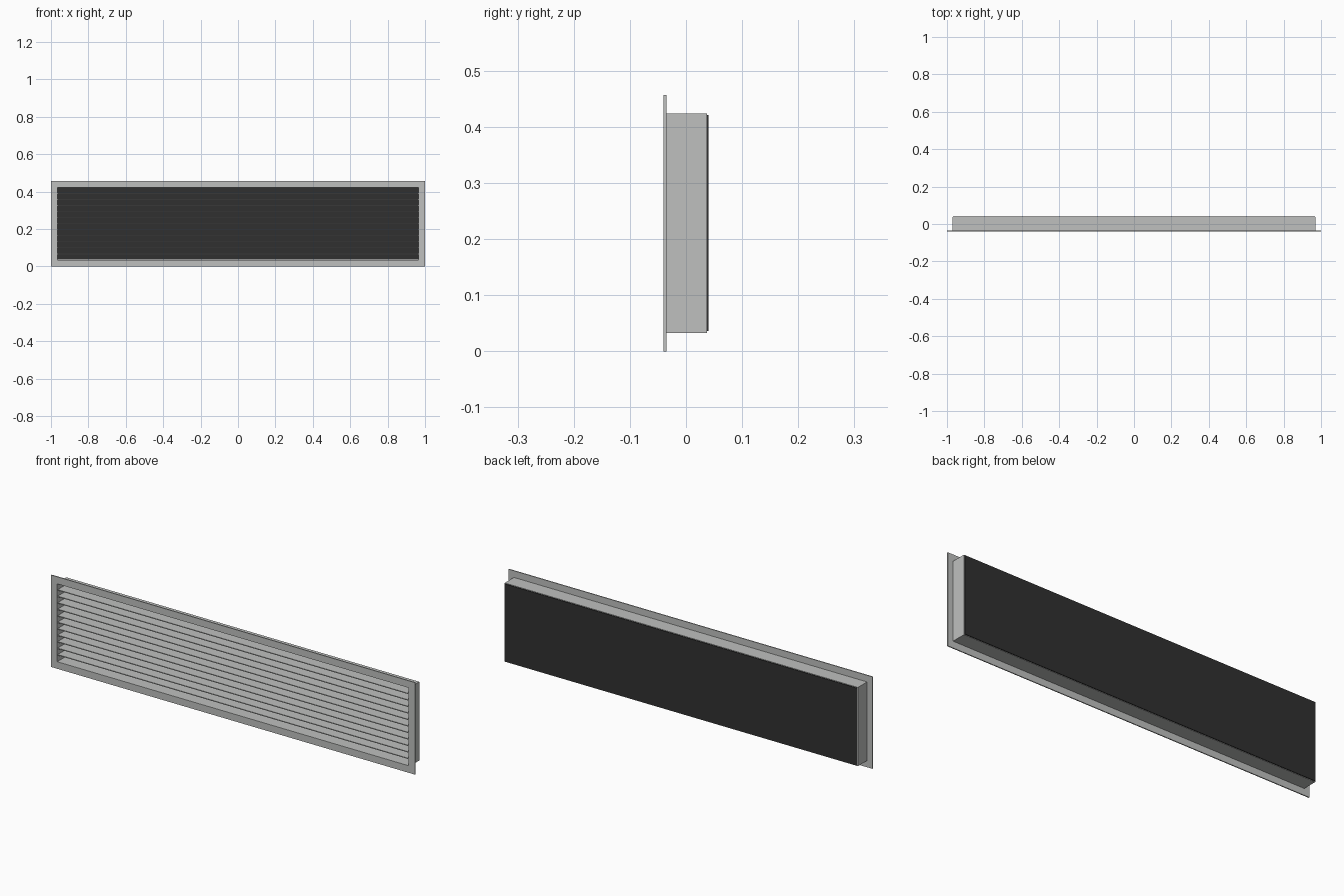
import bpy

if "Cube" in bpy.data.objects:
    bpy.data.objects.remove(bpy.data.objects["Cube"])


def material(name, rgb):
    m = bpy.data.materials.new(name)
    m.diffuse_color = (*rgb, 1)
    m.use_nodes = True
    m.node_tree.nodes["Principled BSDF"].inputs["Base Color"].default_value = m.diffuse_color
    return m


METAL = material("light grey metal", (0.52, 0.53, 0.52))
DARK = material("dark backing", (0.03, 0.03, 0.03))


def mesh_object(name, verts, faces, mat):
    mesh = bpy.data.meshes.new(name)
    mesh.from_pydata(verts, [], faces)
    mesh.materials.append(mat)
    obj = bpy.data.objects.new(name, mesh)
    bpy.context.collection.objects.link(obj)
    return obj


def box(name, x, y0, y1, z0, z1, mat):
    """Box symmetric in x."""
    verts = [(sx, y, z) for sx in (-x, x) for y in (y0, y1) for z in (z0, z1)]
    faces = [(0, 1, 3, 2), (4, 6, 7, 5), (0, 4, 5, 1),
             (2, 3, 7, 6), (0, 2, 6, 4), (1, 5, 7, 3)]
    return mesh_object(name, verts, faces, mat)


def frame(name, outer, inner, y0, y1, mat):
    """Rectangular ring; outer and inner are (half width, bottom, top)."""
    verts = []
    for y in (y0, y1):
        for hx, zb, zt in (outer, inner):
            verts += [(-hx, y, zb), (hx, y, zb), (hx, y, zt), (-hx, y, zt)]
    faces = []
    for i in range(4):
        j = (i + 1) % 4
        faces += [(i, j, 4 + j, 4 + i),                # front
                  (8 + j, 8 + i, 12 + i, 12 + j),      # back
                  (j, i, 8 + i, 8 + j),                # outside
                  (4 + i, 4 + j, 12 + j, 12 + i)]      # inside
    return mesh_object(name, verts, faces, mat)


# Front flange and the sleeve behind it
OPENING = (0.966, 0.035, 0.422)
frame("flange", (1.0, 0.0, 0.457), OPENING, -0.04, -0.035, METAL)
frame("sleeve", (0.971, 0.033, 0.424), OPENING, -0.035, 0.037, METAL)

# Dark panel closing the back
box("back_panel", 0.967, 0.036, 0.04, 0.036, 0.421, DARK)

# Evenly spaced horizontal slats
COUNT = 11
pitch = (OPENING[2] - OPENING[1]) / (COUNT + 1)
for i in range(COUNT):
    z = OPENING[1] + pitch * (i + 1)
    box(f"slat_{i + 1}", 0.967, -0.036, 0.034, z - 0.002, z + 0.002, METAL)
